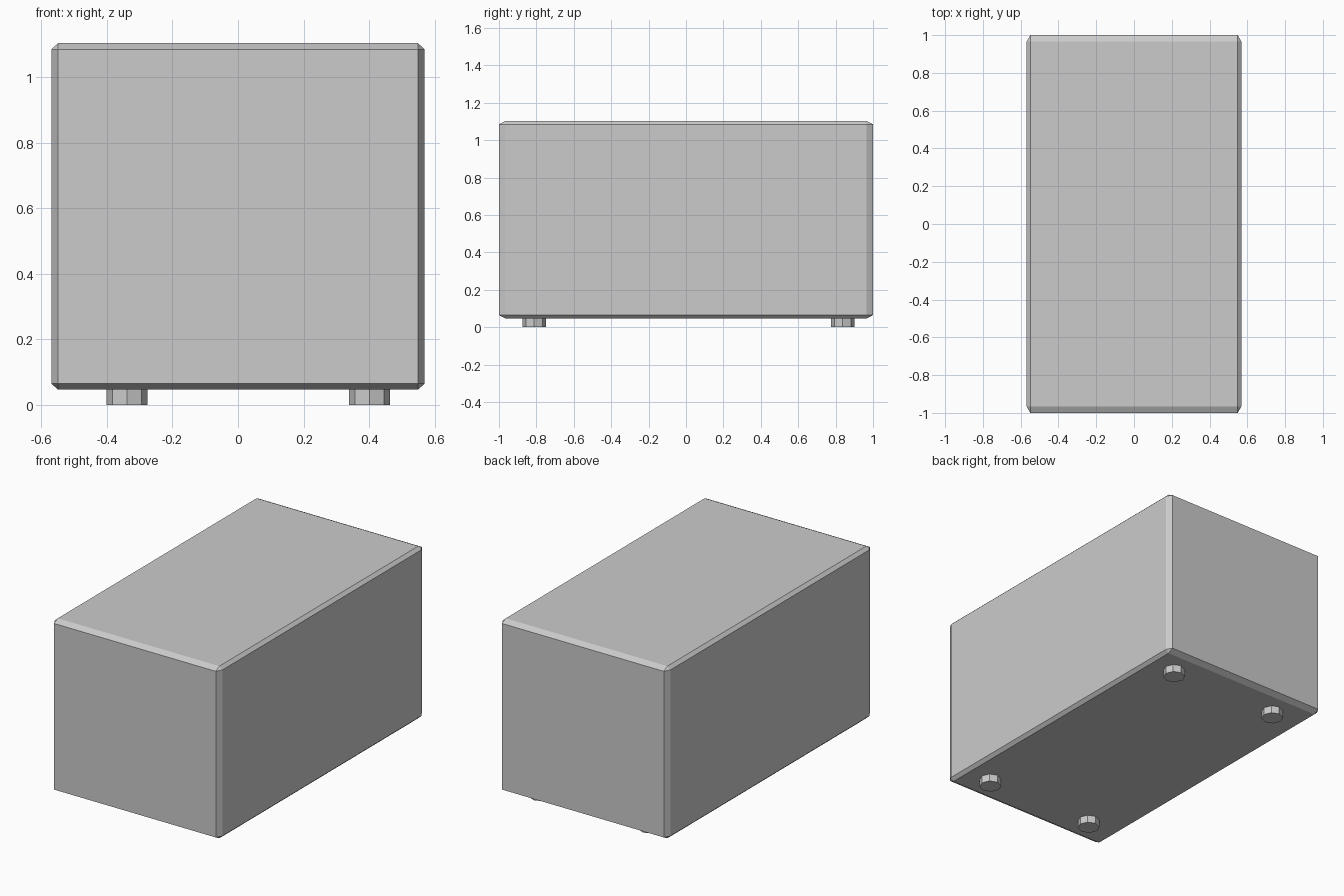
import bpy, bmesh
from mathutils import Vector

if "Cube" in bpy.data.objects:
    bpy.data.objects.remove(bpy.data.objects["Cube"])


def add_object(name, bm):
    mesh = bpy.data.meshes.new(name)
    bm.to_mesh(mesh)
    bm.free()
    obj = bpy.data.objects.new(name, mesh)
    bpy.context.collection.objects.link(obj)
    return obj


# Body: unit cube chamfered first, then stretched so chamfers scale with each axis
z0, z1 = 0.046, 1.103
bm = bmesh.new()
bmesh.ops.create_cube(bm, size=1)
bmesh.ops.bevel(bm, geom=bm.edges[:], offset=0.0175, segments=1,
                affect='EDGES', profile=0.5)
bmesh.ops.scale(bm, vec=Vector((1.138, 2.0, z1 - z0)), verts=bm.verts[:])
bmesh.ops.translate(bm, vec=Vector((0, 0, (z0 + z1) / 2)), verts=bm.verts[:])
add_object("box_body", bm)


# Feet: short octagonal pegs, slightly off-centre as a group
def add_foot(name, x, y, radius=0.0625):
    bm = bmesh.new()
    bmesh.ops.create_cone(bm, cap_ends=True, segments=8, radius1=radius,
                          radius2=radius, depth=z0)
    bmesh.ops.translate(bm, vec=Vector((x, y, z0 / 2)), verts=bm.verts[:])
    add_object(name, bm)


for side, x in (("left", -0.339), ("right", 0.401)):
    for end, y in (("front", -0.812), ("back", 0.838)):
        add_foot(f"{end}_{side}_foot", x, y)
